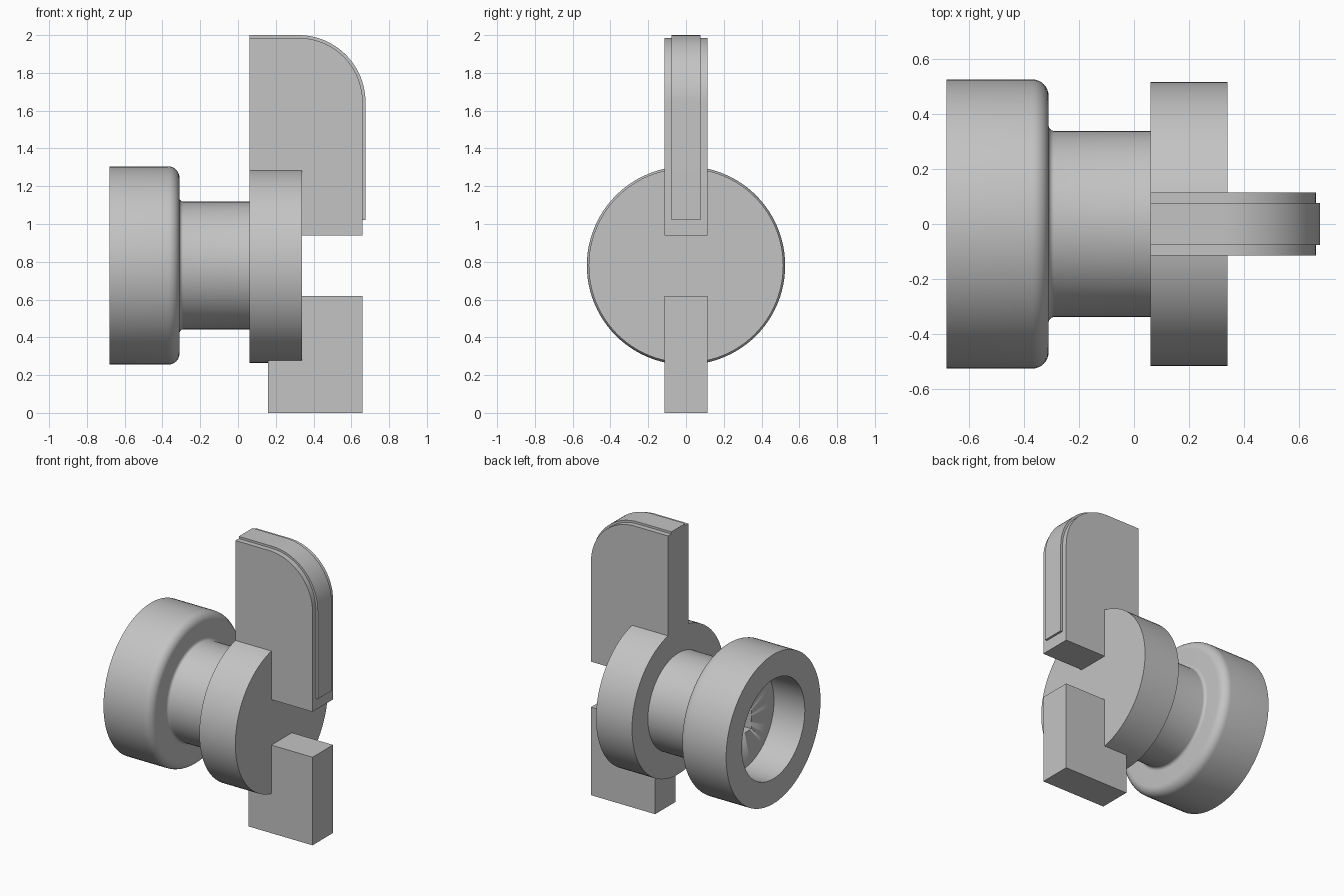
import bpy, bmesh
from math import pi, sin, cos, radians
from mathutils import Vector, Matrix

if "Cube" in bpy.data.objects:
    bpy.data.objects.remove(bpy.data.objects["Cube"], do_unlink=True)

AXIS_Z = 0.78

grey = bpy.data.materials.new("plain grey")
grey.use_nodes = True
grey.diffuse_color = (0.55, 0.55, 0.55, 1)
grey.node_tree.nodes["Principled BSDF"].inputs["Base Color"].default_value = grey.diffuse_color


def finish(name, bm):
    bmesh.ops.remove_doubles(bm, verts=bm.verts, dist=1e-5)
    bmesh.ops.recalc_face_normals(bm, faces=bm.faces)
    mesh = bpy.data.meshes.new(name)
    bm.to_mesh(mesh)
    bm.free()
    mesh.materials.append(grey)
    ob = bpy.data.objects.new(name, mesh)
    bpy.context.collection.objects.link(ob)
    bpy.ops.object.select_all(action='DESELECT')
    ob.select_set(True)
    bpy.context.view_layer.objects.active = ob
    bpy.ops.object.shade_smooth_by_angle(angle=radians(30))
    return ob


def arc(cx, cy, r, a0, a1, n=8):
    angles = [radians(a0 + (a1 - a0) * i / n) for i in range(n + 1)]
    return [(cx + r * cos(a), cy + r * sin(a)) for a in angles]


def revolve(name, profile, steps=96):
    """Spin an (x, radius) profile around the horizontal axis."""
    bm = bmesh.new()
    verts = [bm.verts.new((x, 0, AXIS_Z + r)) for x, r in profile]
    edges = [bm.edges.new(pair) for pair in zip(verts, verts[1:])]
    bmesh.ops.spin(bm, geom=verts + edges, cent=(0, 0, AXIS_Z), axis=(1, 0, 0),
                   angle=2 * pi, steps=steps)
    return finish(name, bm)


def slab(name, outline, half):
    """Extrude an (x, z) outline through the depth, centred on y = 0."""
    bm = bmesh.new()
    face = bm.faces.new([bm.verts.new((x, -half, z)) for x, z in outline])
    out = bmesh.ops.extrude_face_region(bm, geom=[face])
    moved = [v for v in out["geom"] if isinstance(v, bmesh.types.BMVert)]
    bmesh.ops.translate(bm, verts=moved, vec=(0, 2 * half, 0))
    return finish(name, bm)


# Knob: rounded front shoulder, open bore at the rear
knob = revolve("knob", [(-0.44, 0), (-0.44, 0.35), (-0.68, 0.35), (-0.68, 0.525)]
               + arc(-0.37, 0.465, 0.06, 90, 0) + [(-0.31, 0)])

# Square drive socket in the bore floor
bm = bmesh.new()
bmesh.ops.create_cube(bm, size=1, matrix=Matrix.Translation((-0.43, 0, AXIS_Z))
                      @ Matrix.Diagonal((0.18, 0.2, 0.2, 1)))
cutter = finish("socket_cutter", bm)
cutter.hide_render = True
cut = knob.modifiers.new("socket", 'BOOLEAN')
cut.operation = 'DIFFERENCE'
cut.object = cutter
bpy.context.view_layer.objects.active = knob
bpy.ops.object.modifier_apply(modifier=cut.name)
bpy.data.objects.remove(cutter, do_unlink=True)

# Neck with a small fillet against the knob, and the flange
revolve("neck", arc(-0.29, 0.358, 0.02, 180, 270, 5) + [(0.07, 0.338)])
revolve("flange", [(0.06, 0), (0.06, 0.515), (0.34, 0.515), (0.34, 0)])

# Upper blade with one rounded corner
R, CX, CZ = 0.34, 0.32, 1.645
slab("upper_blade", [(0.06, 1.2), (0.3, 1.2), (0.3, 0.94), (0.66, 0.94)]
     + arc(CX, CZ, R, 0, 90, 24) + [(0.06, CZ + R)], 0.114)

# Narrow raised rib following the blade edge
slab("edge_rib", [(CX + R - 0.02, 1.02), (CX + R + 0.015, 1.02)]
     + arc(CX, CZ, R + 0.015, 0, 90, 24)
     + [(0.06, CZ + R + 0.015), (0.06, CZ + R - 0.02)]
     + arc(CX, CZ, R - 0.02, 90, 0, 24), 0.077)

# Lower block, stepped into the flange
slab("lower_block", [(0.16, 0), (0.66, 0), (0.66, 0.62), (0.3, 0.62),
                     (0.3, 0.4), (0.16, 0.4)], 0.114)
